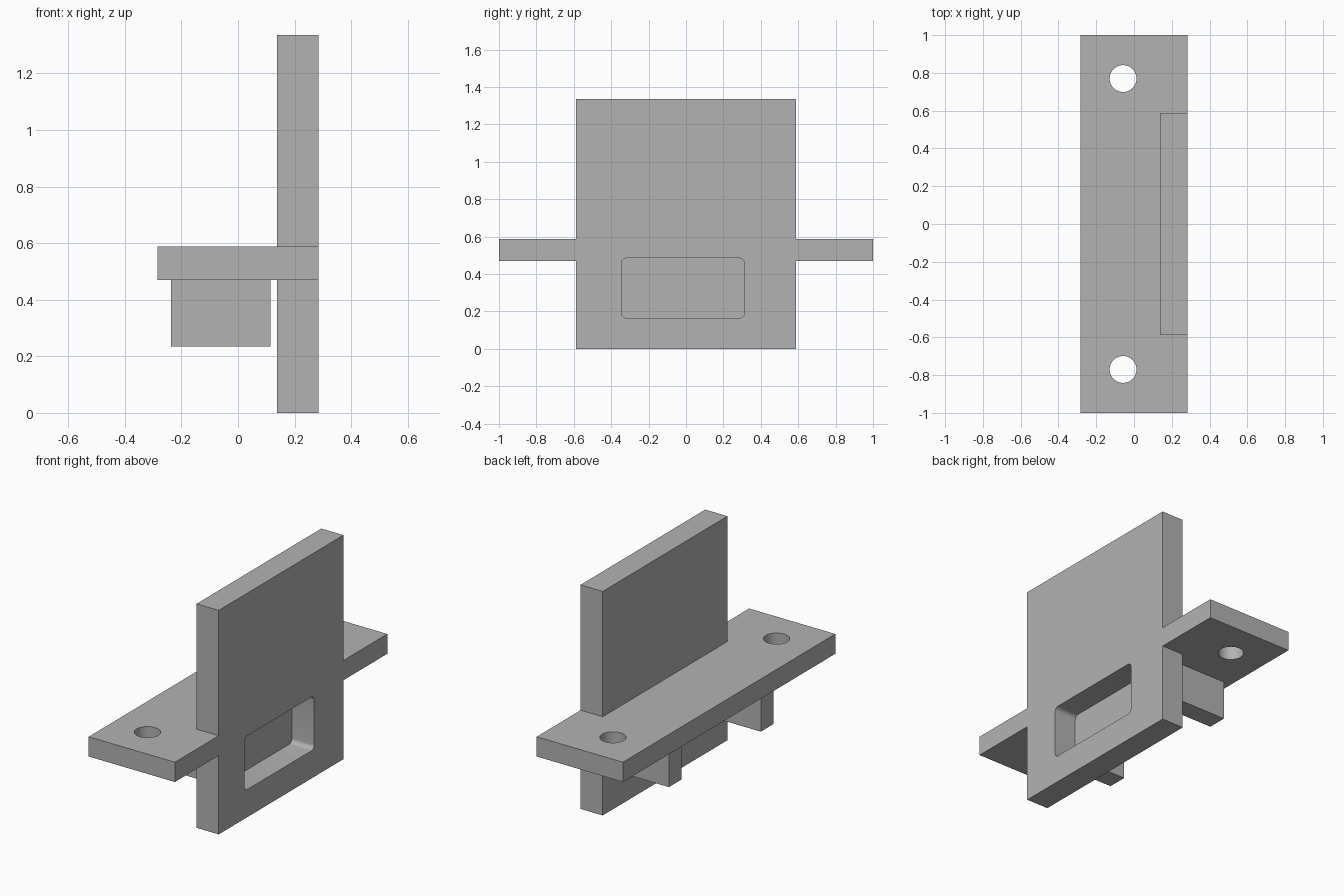
import bpy
import bmesh
from mathutils import Vector

if "Cube" in bpy.data.objects:
    bpy.data.objects.remove(bpy.data.objects["Cube"], do_unlink=True)

grey = bpy.data.materials.new("plain_grey")
grey.use_nodes = True
grey.diffuse_color = (0.45, 0.45, 0.45, 1)
grey.node_tree.nodes["Principled BSDF"].inputs["Base Color"].default_value = grey.diffuse_color


def finish(name, bm):
    bmesh.ops.recalc_face_normals(bm, faces=bm.faces)
    mesh = bpy.data.meshes.new(name)
    bm.to_mesh(mesh)
    bm.free()
    obj = bpy.data.objects.new(name, mesh)
    bpy.context.collection.objects.link(obj)
    mesh.materials.append(grey)
    return obj


def box(name, low, high, round_x=0):
    """Box between two corners; round_x rounds the edges running along x."""
    low, high = Vector(low), Vector(high)
    bm = bmesh.new()
    bmesh.ops.create_cube(bm, size=1)
    for v in bm.verts:
        v.co = (low + high) / 2 + v.co * (high - low)
    if round_x:
        edges = [e for e in bm.edges
                 if abs(e.verts[0].co.x - e.verts[1].co.x) > 1e-4]
        bmesh.ops.bevel(bm, geom=edges, offset=round_x, segments=6,
                        profile=0.5, affect='EDGES')
    return finish(name, bm)


def cylinder(name, centre, radius, depth):
    bm = bmesh.new()
    bmesh.ops.create_cone(bm, cap_ends=True, segments=48, radius1=radius,
                          radius2=radius, depth=depth)
    bmesh.ops.translate(bm, verts=bm.verts, vec=centre)
    return finish(name, bm)


def combine(target, tool, operation):
    mod = target.modifiers.new(operation.lower(), 'BOOLEAN')
    mod.operation = operation
    mod.solver = 'EXACT'
    mod.object = tool
    bpy.context.view_layer.objects.active = target
    bpy.ops.object.modifier_apply(modifier=mod.name)
    bpy.data.objects.remove(tool, do_unlink=True)


back, face = 0.138, 0.284
shelf_low, shelf_high = 0.47, 0.588

# Upright plate fused with the mounting flange
bracket = box("plate_and_flange", (back, -0.587, 0), (face, 0.587, 1.335))
flange = box("flange", (-face, -1, shelf_low), (face, 1, shelf_high))
combine(bracket, flange, 'UNION')

# Rounded window, cut only as deep as the plate
window = box("window_cutter", (back, -0.345, 0.165), (face + 0.1, 0.312, 0.485), 0.027)
combine(bracket, window, 'DIFFERENCE')

# Screw holes near both flange ends
for y in (-0.77, 0.77):
    hole = cylinder("hole_cutter", (-0.058, y, (shelf_low + shelf_high) / 2), 0.071, 0.4)
    combine(bracket, hole, 'DIFFERENCE')

# Lugs hanging under the flange
for name, y in (("front_lug", -0.485), ("back_lug", 0.38)):
    box(name, (-0.236, y, 0.235), (0.114, y + 0.118, shelf_low))

# Smooth the hole walls and window corners, keep the edges sharp
bpy.ops.object.select_all(action='DESELECT')
bracket.select_set(True)
bpy.context.view_layer.objects.active = bracket
bpy.ops.object.shade_smooth_by_angle(angle=0.5)
